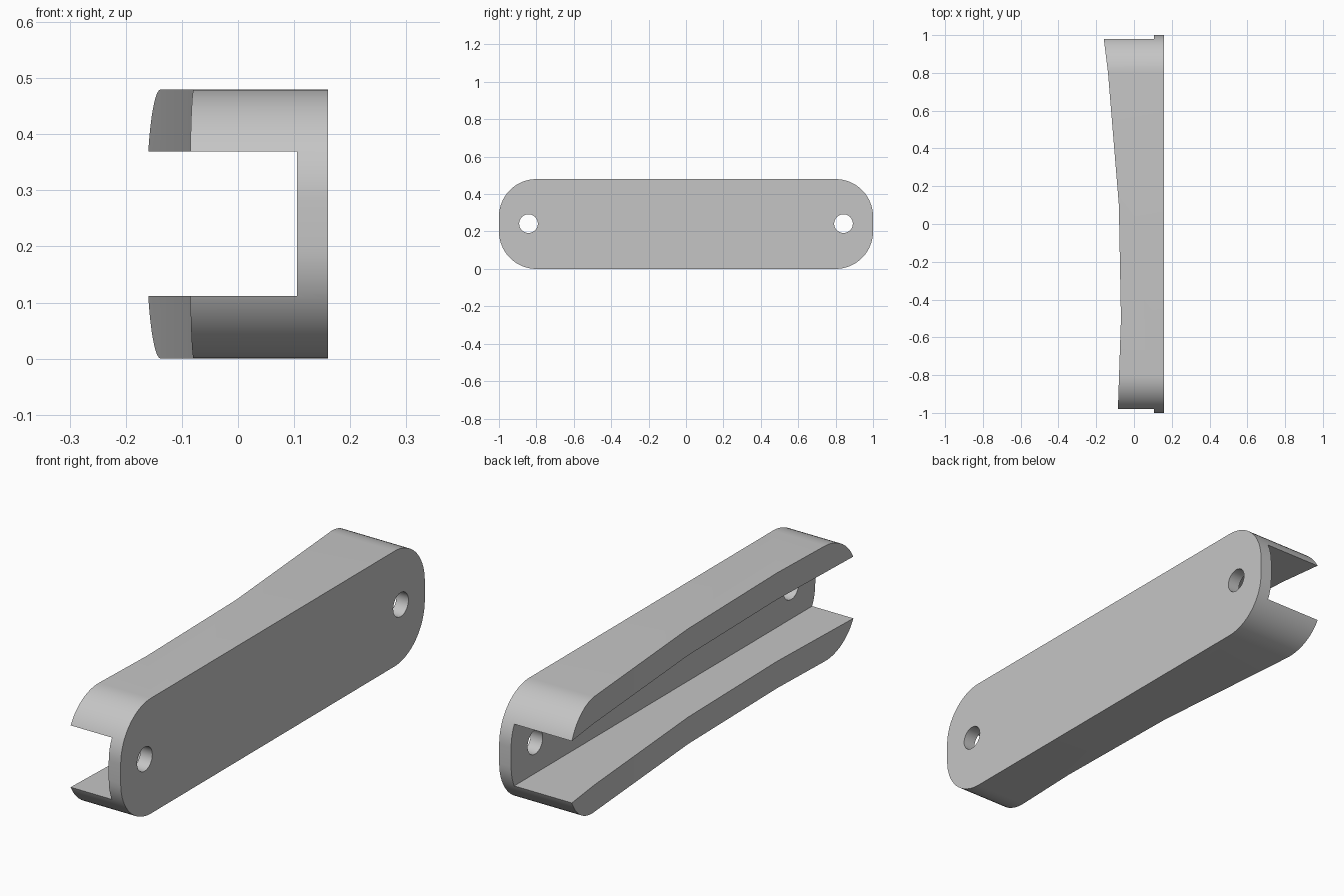
import bpy, bmesh
from math import sin, cos, pi
from mathutils import Vector

cube = bpy.data.objects.get("Cube")
if cube:
    bpy.data.objects.remove(cube, do_unlink=True)

BACK, INNER, TIP = 0.16, 0.105, -0.3     # plate outer face, plate inner face, rough flange end
HALF, HEIGHT, RADIUS = 1.0, 0.48, 0.2


def prism(name, points, direction):
    """Extrude a closed outline of 3D points along a direction."""
    bm = bmesh.new()
    face = bm.faces.new([bm.verts.new(p) for p in points])
    grown = bmesh.ops.extrude_face_region(bm, geom=[face])["geom"]
    moved = [v for v in grown if isinstance(v, bmesh.types.BMVert)]
    bmesh.ops.translate(bm, verts=moved, vec=Vector(direction))
    bmesh.ops.recalc_face_normals(bm, faces=bm.faces)
    mesh = bpy.data.meshes.new(name)
    bm.to_mesh(mesh)
    bm.free()
    obj = bpy.data.objects.new(name, mesh)
    bpy.context.collection.objects.link(obj)
    return obj


def arc(y, z, radius, start, sweep, steps):
    return [(TIP, y + radius * cos(start + sweep * i / steps),
             z + radius * sin(start + sweep * i / steps)) for i in range(steps + 1)]


def cut(target, cutter):
    """Subtract the cutter, then discard it."""
    cutter.hide_render = True
    mod = target.modifiers.new("cut", "BOOLEAN")
    mod.operation, mod.solver, mod.object = "DIFFERENCE", "EXACT", cutter
    bpy.context.view_layer.objects.active = target
    bpy.ops.object.modifier_apply(modifier=mod.name)
    bpy.data.objects.remove(cutter, do_unlink=True)


# Rounded bar that becomes the back plate and its two flanges
outline = []
corners = [(1, 1), (-1, 1), (-1, -1), (1, -1)]
for i, (sy, sz) in enumerate(corners):
    outline += arc(sy * (HALF - RADIUS), HEIGHT / 2 + sz * (HEIGHT / 2 - RADIUS),
                   RADIUS, i * pi / 2, pi / 2, 16)
bracket = prism("channel_bracket", outline, (BACK - TIP, 0, 0))

# Wavy free edge of the flanges
edge = [(-0.175, 1.1), (-0.1375, 0.8), (-0.08, 0.1), (-0.069, -0.5), (-0.089, -1.1)]
wave = [(-0.5, 1.1, -0.1)] + [(x, y, -0.1) for x, y in edge] + [(-0.5, -1.1, -0.1)]
cut(bracket, prism("edge_cutter", wave, (0, 0, 0.8)))

# Open channel between the flanges
slot = [(-0.5, -1.2, 0.112), (INNER, -1.2, 0.112), (INNER, -1.2, 0.369), (-0.5, -1.2, 0.369)]
cut(bracket, prism("channel_cutter", slot, (0, 2.4, 0)))

# Screw holes through the plate
for side in (-1, 1):
    circle = arc(side * 0.842, 0.242, 0.05, 0, 2 * pi, 32)[:-1]
    cut(bracket, prism("hole_cutter", circle, (0.8, 0, 0)))

# Plain grey finish
grey = bpy.data.materials.new("plain_grey")
grey.use_nodes = True
colour = (0.56, 0.56, 0.56, 1)
grey.diffuse_color = colour
shader = next(n for n in grey.node_tree.nodes if n.type == "BSDF_PRINCIPLED")
shader.inputs["Base Color"].default_value = colour
bracket.data.materials.clear()
bracket.data.materials.append(grey)

bpy.ops.object.select_all(action="DESELECT")
bracket.select_set(True)
bpy.context.view_layer.objects.active = bracket
bpy.ops.object.shade_smooth_by_angle(angle=pi / 6)
